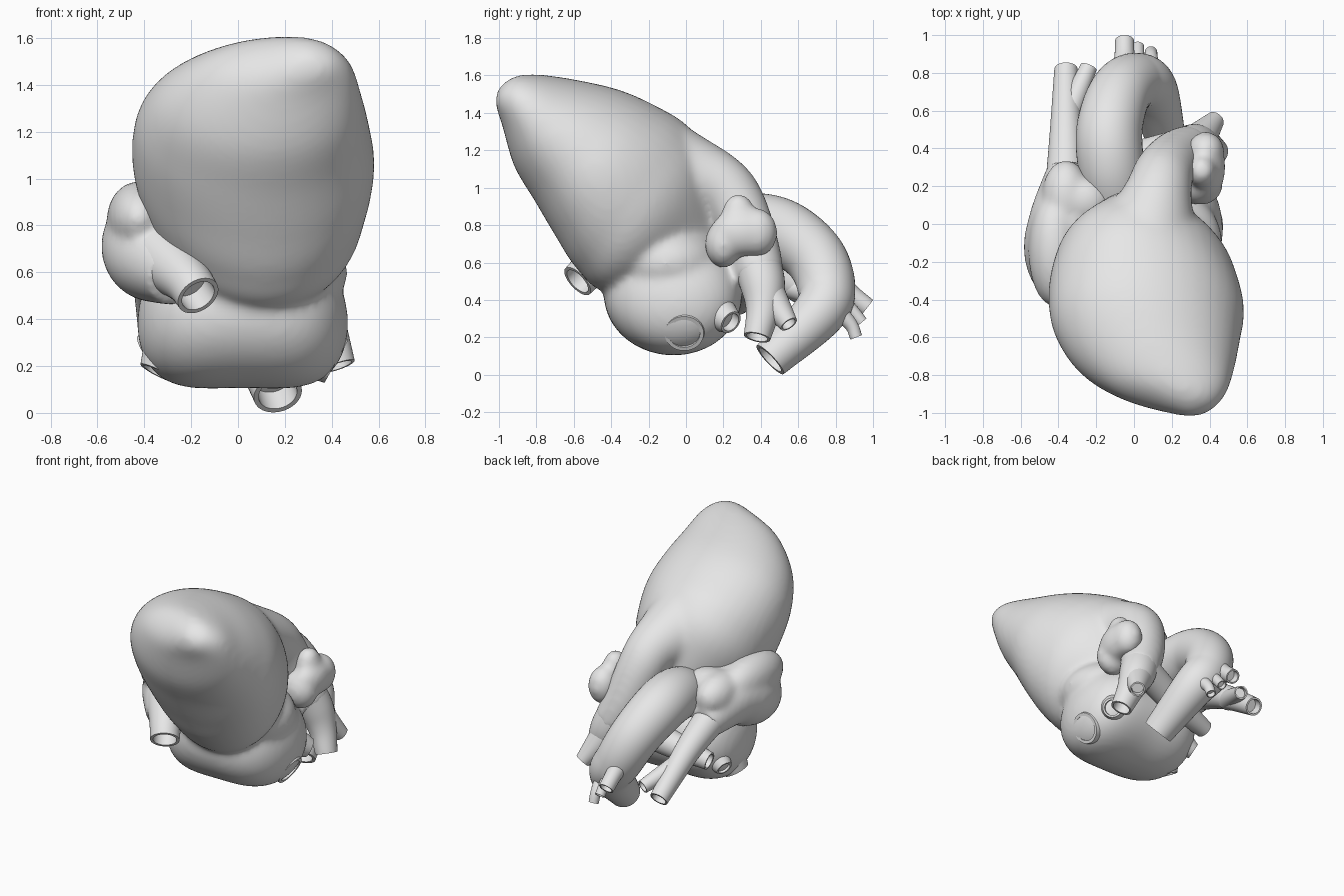
import bpy, bmesh, math
from mathutils import Vector

cube = bpy.data.objects.get("Cube")
if cube:
    bpy.data.objects.remove(cube, do_unlink=True)

COLOUR = (0.8, 0.8, 0.8, 1)
grey = bpy.data.materials.new("plain_grey")
grey.use_nodes = True
grey.diffuse_color = COLOUR
grey.node_tree.nodes["Principled BSDF"].inputs["Base Color"].default_value = COLOUR

SIDES = 40
STEPS = 8


def spline(keys):
    """Catmull-Rom interpolation of equal-length tuples."""
    knots = [Vector(key) for key in keys]
    knots.insert(0, knots[0] * 2 - knots[1])
    knots.append(knots[-1] * 2 - knots[-2])
    out = []
    for a, b, c, d in zip(knots, knots[1:], knots[2:], knots[3:]):
        for step in range(STEPS):
            t = step / STEPS
            out.append(b + (c - a) * (t / 2) + (a * 2 - b * 5 + c * 4 - d) * (t * t / 2)
                       + (b * 3 - a - c * 3 + d) * (t * t * t / 2))
    return out + [knots[-2]]


def ellipse(centre, u, v):
    angles = [math.tau * i / SIDES for i in range(SIDES)]
    return [centre + u * math.cos(a) + v * math.sin(a) for a in angles]


def loft(bm, rings):
    """Skin a list of rings of points and cap both ends."""
    loops = [[bm.verts.new(point) for point in ring] for ring in rings]
    for a, b in zip(loops, loops[1:]):
        for i in range(SIDES):
            j = (i + 1) % SIDES
            bm.faces.new((a[i], a[j], b[j], b[i]))
    bm.faces.new(reversed(loops[0]))
    bm.faces.new(loops[-1])


def tube(bm, keys, mouth):
    """Round vessel along (x, y, z, radius) keys; a mouth is a hollow end."""
    points = spline(keys)
    centres = [Vector(point[:3]) for point in points]
    last = len(centres) - 1
    rings, u, previous = [], None, None
    for i, centre in enumerate(centres):
        radius = points[i][3]
        tangent = (centres[min(i + 1, last)] - centres[max(i - 1, 0)]).normalized()
        if u is None:
            u = tangent.orthogonal().normalized()
        else:
            u = previous.rotation_difference(tangent) @ u
        previous = tangent
        v = tangent.cross(u)
        rings.append(ellipse(centre, u * radius, v * radius))
    if mouth:
        inner = radius * 0.8
        for depth in (0, radius):
            rings.append(ellipse(centre - tangent * depth, u * inner, v * inner))
    loft(bm, rings)


def blob(bm, centre, radii):
    verts = bmesh.ops.create_uvsphere(bm, u_segments=32, v_segments=16, radius=1)["verts"]
    bmesh.ops.scale(bm, vec=radii, verts=verts)
    bmesh.ops.translate(bm, vec=centre, verts=verts)


def finish(name, bm, blend=0):
    """Make the object; blend is the number of softening passes after fusing."""
    bmesh.ops.recalc_face_normals(bm, faces=bm.faces)
    mesh = bpy.data.meshes.new(name)
    bm.to_mesh(mesh)
    bm.free()
    mesh.materials.append(grey)
    part = bpy.data.objects.new(name, mesh)
    bpy.context.scene.collection.objects.link(part)
    bpy.ops.object.select_all(action='DESELECT')
    part.select_set(True)
    bpy.context.view_layer.objects.active = part
    if blend:
        fuse = part.modifiers.new("fuse", 'REMESH')
        fuse.mode, fuse.voxel_size, fuse.use_smooth_shade = 'VOXEL', 0.018, True
        soften = part.modifiers.new("soften", 'SMOOTH')
        soften.factor, soften.iterations = 0.5, blend
    else:
        bpy.ops.object.shade_smooth_by_angle(angle=math.radians(40))


def vessel(name, *keys):
    bm = bmesh.new()
    tube(bm, keys, True)
    finish(name, bm)


# Ventricles: (distance along tilted axis, x centre, half width, depth below, height above)
bm = bmesh.new()
apex, axis, up = Vector((0, -0.96, 1.55)), Vector((0, 0.79, -0.61)), Vector((0, 0.61, 0.79))
rings = []
for along, x, width, below, above in spline([
        (-0.02, 0.3, 0.03, 0.06, 0), (0.02, 0.28, 0.14, 0.12, 0.08),
        (0.12, 0.19, 0.3, 0.19, 0.16), (0.3, 0.11, 0.42, 0.32, 0.26),
        (0.5, 0.07, 0.49, 0.4, 0.35), (0.7, 0.065, 0.515, 0.48, 0.4),
        (0.9, 0.06, 0.49, 0.55, 0.42), (1.1, 0.06, 0.42, 0.55, 0.36),
        (1.35, 0.06, 0.2, 0.3, 0.15)]):
    centre = apex + axis * along + up * ((above - below) / 2) + Vector((x, 0, 0))
    lean = (up - Vector((0.13, 0, 0))) * ((above + below) / 2)
    rings.append(ellipse(centre, Vector((width, 0, 0)), lean))
loft(bm, rings)

# Outflow ridge running into the pulmonary trunk
tube(bm, [(0.02, -0.35, 1.14, 0.34), (0.08, -0.05, 1.07, 0.26), (0.13, 0.17, 1.01, 0.18),
          (0.16, 0.27, 0.9, 0.16), (0.22, 0.35, 0.7, 0.145), (0.3, 0.4, 0.52, 0.13)], False)

# Left atrium: a blunt pouch lying across the base, filled up to the ventricles
rings = []
for i in range(1, SIDES):
    s = -math.cos(math.pi * i / SIDES)
    size = math.sqrt(1 - abs(s) ** 3.5)
    centre = Vector((0.02 + 0.45 * s, -0.07 + 0.04 * s * s, 0.43 - 0.05 * s * s))
    rings.append(ellipse(centre, Vector((0, 0.37 * size, 0)), Vector((0, 0, 0.325 * size))))
loft(bm, rings)
blob(bm, (0.1, -0.1, 0.6), (0.37, 0.32, 0.22))
finish("ventricles_and_left_atrium", bm, 20)

# Left auricle: flap beside the trunk
bm = bmesh.new()
blob(bm, (0.38, 0.3, 0.76), (0.105, 0.17, 0.13))
blob(bm, (0.36, 0.28, 0.85), (0.08, 0.09, 0.12))
blob(bm, (0.38, 0.38, 0.76), (0.1, 0.11, 0.13))
blob(bm, (0.35, 0.2, 0.7), (0.12, 0.1, 0.13))
finish("left_auricle", bm, 14)

# Right atrium with its upper rim and auricle
bm = bmesh.new()
tube(bm, [(-0.26, -0.44, 0.58, 0.13), (-0.36, -0.2, 0.68, 0.21),
          (-0.36, 0.02, 0.74, 0.2), (-0.35, 0.3, 0.64, 0.11)], False)
blob(bm, (-0.42, -0.14, 0.83), (0.14, 0.3, 0.16))
blob(bm, (-0.36, 0.14, 0.81), (0.13, 0.2, 0.14))
blob(bm, (-0.26, 0.12, 0.84), (0.14, 0.13, 0.11))
finish("right_atrium", bm, 14)

# Great veins
vessel("lower_vena_cava", (-0.34, -0.3, 0.68, 0.15), (-0.22, -0.5, 0.57, 0.105),
       (-0.17, -0.58, 0.5, 0.095))
vessel("upper_vena_cava", (-0.36, 0.2, 0.68, 0.11), (-0.36, 0.5, 0.53, 0.085),
       (-0.36, 0.82, 0.31, 0.062))
vessel("upper_vena_cava_branch", (-0.36, 0.55, 0.48, 0.07), (-0.24, 0.83, 0.37, 0.045))

# Aorta, arching over and down
vessel("aorta", (-0.08, 0.08, 0.72, 0.16), (-0.12, 0.3, 0.79, 0.175), (-0.13, 0.5, 0.77, 0.175),
       (-0.08, 0.68, 0.64, 0.165), (0, 0.75, 0.47, 0.155), (0.09, 0.71, 0.33, 0.14),
       (0.17, 0.45, 0.08, 0.105))

# Three branches spaced along the arch
for i, place in enumerate(("front", "middle", "rear")):
    radius = 0.033 if i else 0.05
    x = -0.05 + 0.07 * i
    vessel("arch_branch_" + place, (x, 0.79, 0.5 - 0.07 * i, radius * 1.6),
           (x, 0.88, 0.43 - 0.08 * i, radius * 1.1),
           (x, 0.97 - 0.03 * i, 0.36 - 0.08 * i, radius))

# Pulmonary arteries
vessel("left_pulmonary_artery", (0.24, 0.36, 0.66, 0.13), (0.32, 0.41, 0.48, 0.12),
       (0.38, 0.41, 0.34, 0.09), (0.43, 0.38, 0.2, 0.072))
vessel("left_pulmonary_branch", (0.33, 0.43, 0.44, 0.1), (0.43, 0.55, 0.27, 0.05))
vessel("right_pulmonary_artery", (0.24, 0.4, 0.56, 0.1), (-0.1, 0.32, 0.45, 0.09),
       (-0.38, 0.28, 0.38, 0.06))

# Pulmonary veins
vessel("left_lower_vein", (0.24, -0.01, 0.32, 0.15), (0.42, -0.01, 0.22, 0.105))
vessel("left_upper_vein", (0.24, 0.1, 0.39, 0.14), (0.39, 0.24, 0.28, 0.065))
vessel("right_lower_vein", (-0.26, -0.05, 0.33, 0.14), (-0.34, -0.08, 0.17, 0.085))
vessel("right_upper_vein", (-0.26, 0.09, 0.36, 0.12), (-0.4, 0.14, 0.28, 0.055))
